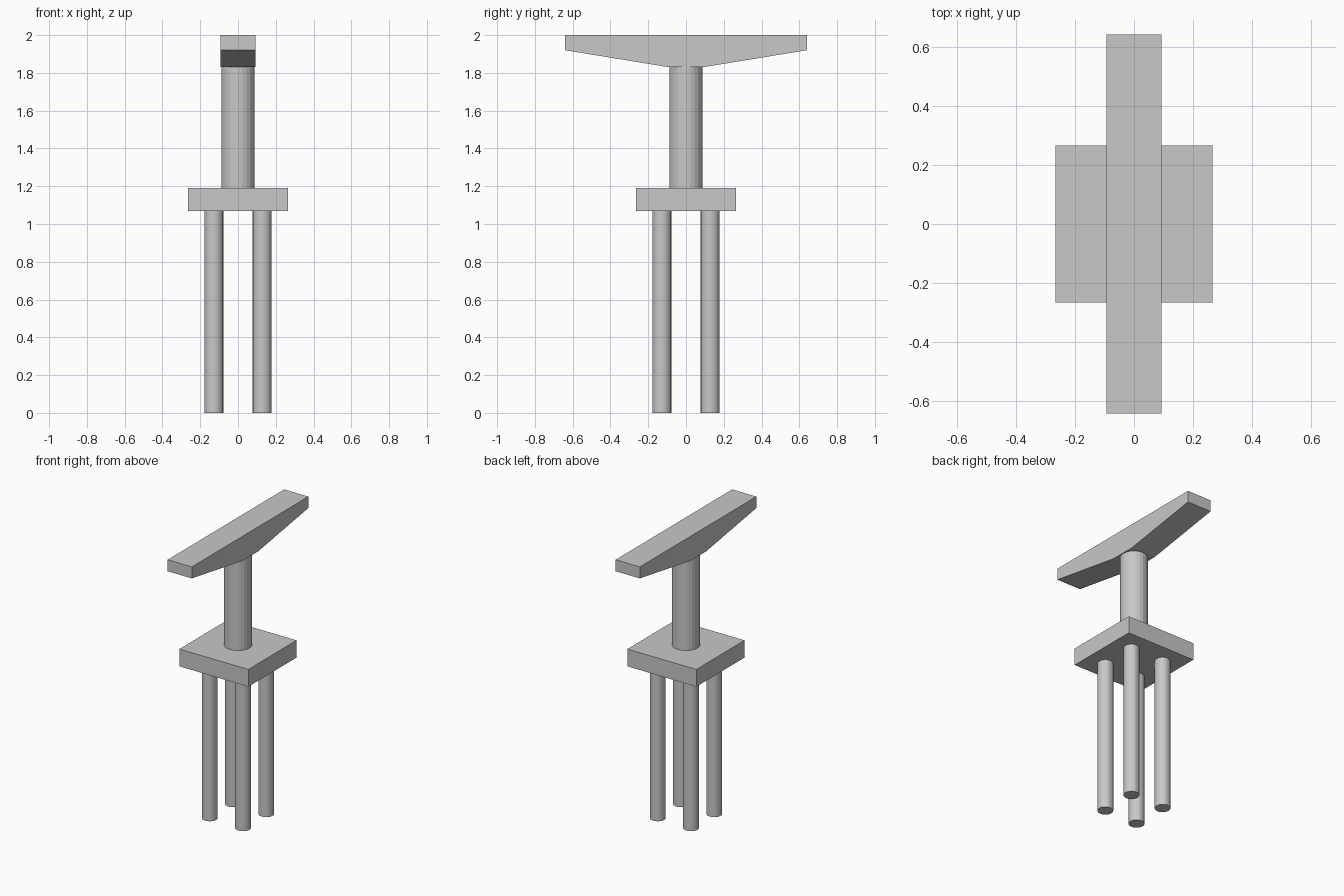
import bpy
import bmesh

if "Cube" in bpy.data.objects:
    bpy.data.objects.remove(bpy.data.objects["Cube"], do_unlink=True)

concrete = bpy.data.materials.new("concrete grey")
concrete.use_nodes = True
grey = (0.58, 0.58, 0.58, 1)
concrete.diffuse_color = grey
concrete.node_tree.nodes["Principled BSDF"].inputs["Base Color"].default_value = grey


def add_object(name, bm):
    bmesh.ops.recalc_face_normals(bm, faces=bm.faces)
    mesh = bpy.data.meshes.new(name)
    bm.to_mesh(mesh)
    bm.free()
    mesh.materials.append(concrete)
    obj = bpy.data.objects.new(name, mesh)
    bpy.context.collection.objects.link(obj)
    return obj


def column(name, x, y, radius, bottom, top):
    bm = bmesh.new()
    bmesh.ops.create_cone(bm, cap_ends=True, segments=24, radius1=radius,
                          radius2=radius, depth=top - bottom)
    obj = add_object(name, bm)
    obj.location = (x, y, (bottom + top) / 2)


def extrude_profile(name, profile, half_width):
    """Extrude a (y, z) outline across x."""
    bm = bmesh.new()
    face = bm.faces.new([bm.verts.new((-half_width, y, z)) for y, z in profile])
    result = bmesh.ops.extrude_face_region(bm, geom=[face])
    verts = [g for g in result["geom"] if isinstance(g, bmesh.types.BMVert)]
    bmesh.ops.translate(bm, verts=verts, vec=(2 * half_width, 0, 0))
    add_object(name, bm)


# Four foundation piles
for side, x in (("left", 0.128), ("right", -0.128)):
    for end, y in (("front", -0.128), ("back", 0.128)):
        column(f"{end}_{side}_pile", x, y, 0.05, 0, 1.07)

# Square pile cap
cap = 0.265
extrude_profile("pile_cap", [(-cap, 1.07), (cap, 1.07), (cap, 1.19), (-cap, 1.19)], cap)

# Pier column
column("pier_column", 0, 0, 0.088, 1.19, 1.83)

# Tapered crossbeam
half = [(0.09, 1.83), (0.64, 1.92), (0.64, 2.0)]
extrude_profile("crossbeam", half + [(-y, z) for y, z in reversed(half)], 0.093)
